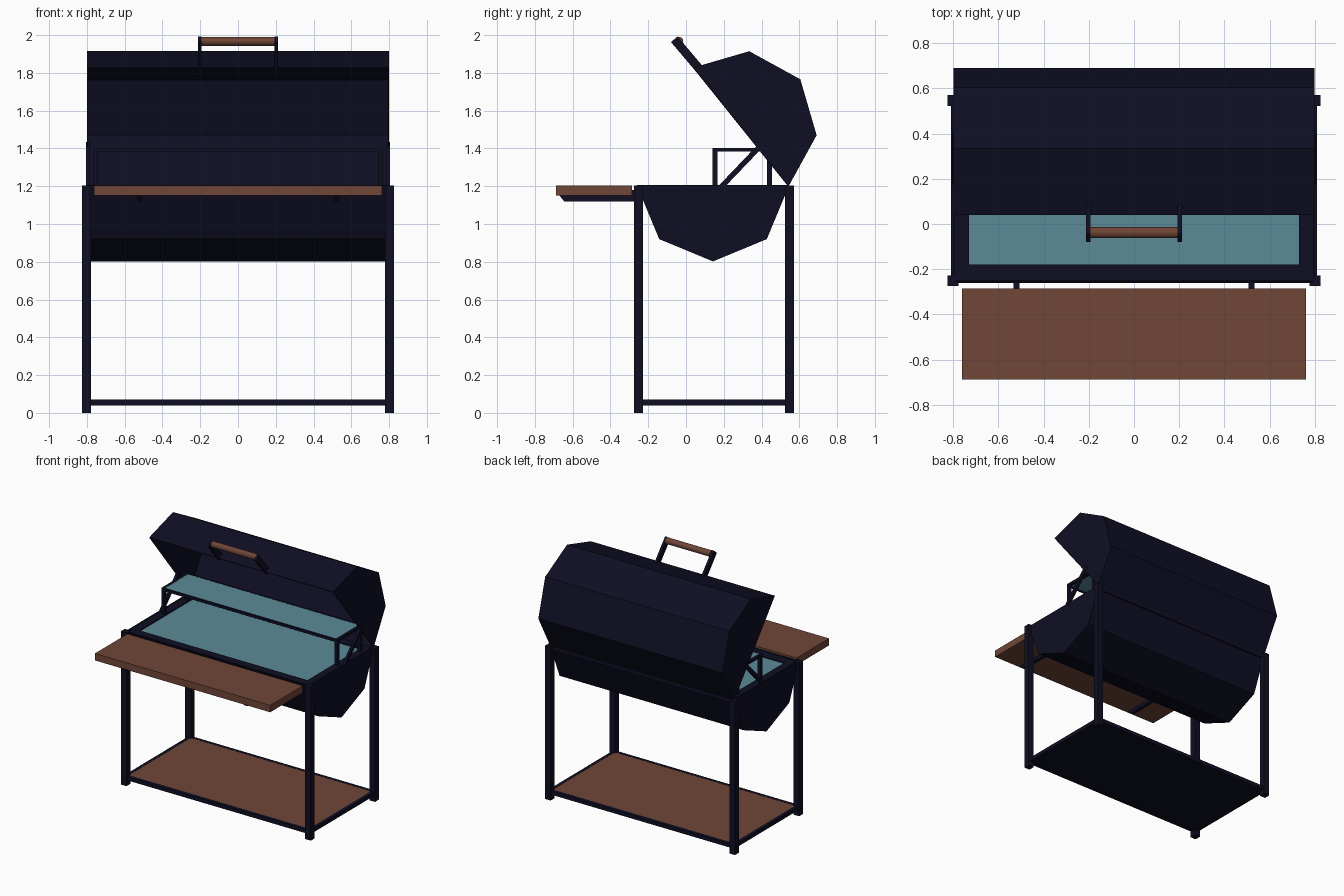
import bpy, bmesh, math
from mathutils import Vector

cube = bpy.data.objects.get("Cube")
if cube:
    bpy.data.objects.remove(cube, do_unlink=True)


def material(name, rgb):
    m = bpy.data.materials.new(name)
    m.use_nodes = True
    col = (*rgb, 1)
    m.diffuse_color = col
    bsdf = next(n for n in m.node_tree.nodes if n.type == 'BSDF_PRINCIPLED')
    bsdf.inputs["Base Color"].default_value = col
    return m


NAVY = material("dark navy steel", (0.0045, 0.0045, 0.017))
WOOD = material("brown wood", (0.16, 0.061, 0.038))
TEAL = material("teal grate", (0.105, 0.26, 0.31))


def finish(name, bm, mat):
    bmesh.ops.recalc_face_normals(bm, faces=bm.faces)
    me = bpy.data.meshes.new(name)
    bm.to_mesh(me)
    bm.free()
    me.materials.append(mat)
    ob = bpy.data.objects.new(name, me)
    bpy.context.collection.objects.link(ob)
    return ob


def box(name, x, y, z, mat):
    """Box from (low, high) ranges."""
    bm = bmesh.new()
    bmesh.ops.create_cube(bm, size=1)
    for v in bm.verts:
        v.co = [(r[0] + r[1]) / 2 + c * (r[1] - r[0]) for r, c in zip((x, y, z), v.co)]
    return finish(name, bm, mat)


def prism(name, profile, x0, x1, mat, mouth=False):
    """Extrude a (y, z) profile along x; mouth leaves the closing side open."""
    bm = bmesh.new()
    a = [bm.verts.new((x0, y, z)) for y, z in profile]
    b = [bm.verts.new((x1, y, z)) for y, z in profile]
    bm.faces.new(a)
    bm.faces.new(b[::-1])
    n = len(profile)
    for i in range(n - 1 if mouth else n):
        j = (i + 1) % n
        bm.faces.new((a[i], b[i], b[j], a[j]))
    return finish(name, bm, mat)


def bar(p, q, width):
    """Profile of a straight bar between two (y, z) points."""
    p, q = Vector(p), Vector(q)
    d = (q - p).normalized() * width / 2
    s = Vector((-d.y, d.x))
    return [p + s, q + s, q - s, p - s]


def half_octagon(centre, angle, radius=0.403):
    """Five points of a half octagon, bulging towards the angle."""
    return [(centre[0] + radius * math.cos(angle + t * math.pi / 4),
             centre[1] + radius * math.sin(angle + t * math.pi / 4))
            for t in range(-2, 3)]


def shell(name, centre, angle):
    ob = prism(name, half_octagon(centre, angle), -0.8, 0.8, NAVY, mouth=True)
    mod = ob.modifiers.new("thickness", 'SOLIDIFY')
    mod.thickness = 0.008
    mod.offset = -1
    return ob


def ring(name, x, y0, y1, wx, wy, z, mat):
    """Four rails forming a rectangle."""
    box(name + "_front", (-x, x), (y0, y0 + wy), z, mat)
    box(name + "_back", (-x, x), (y1 - wy, y1), z, mat)
    for side, s in (("left", 1), ("right", -1)):
        box(name + "_" + side, sorted((s * (x - wx), s * x)),
            (y0 + wy, y1 - wy), z, mat)


# Bowl and raised lid
shell("bowl", (0.143, 1.205), -math.pi / 2)
shell("lid", (0.291, 1.514), math.atan2(0.626, 0.78))

# Cooking surface with its rim
ring("rim", 0.8, -0.25, 0.545, 0.07, 0.07, (1.172, 1.2), NAVY)
box("grate", (-0.73, 0.73), (-0.18, 0.475), (1.18, 1.192), TEAL)

# Legs and lower storage shelf
for side, x in (("left", 0.801), ("right", -0.801)):
    for end, y in (("front", -0.251), ("back", 0.547)):
        box(f"{end}_{side}_leg", (x - 0.024, x + 0.024),
            (y - 0.024, y + 0.024), (0, 1.205), NAVY)
ring("lower_rail", 0.81, -0.262, 0.558, 0.025, 0.025, (0.04, 0.07), NAVY)
box("lower_shelf_base", (-0.785, 0.785), (-0.237, 0.533), (0.045, 0.062), NAVY)
box("lower_shelf_board", (-0.785, 0.785), (-0.237, 0.533), (0.062, 0.069), WOOD)

# Front work shelf on brackets
box("front_shelf", (-0.762, 0.762), (-0.688, -0.285), (1.15, 1.205), WOOD)
bracket = [(-0.67, 1.15), (-0.645, 1.12), (-0.23, 1.12), (-0.23, 1.18),
           (-0.285, 1.18), (-0.285, 1.15)]

# Paired parts: brackets, rack posts, lid props, handle arms
for side, s in (("left", 1), ("right", -1)):
    prism(side + "_bracket", bracket, s * 0.507, s * 0.534, NAVY)
    for end, y in (("front", 0.153), ("back", 0.442)):
        box(f"{end}_{side}_rack_post", sorted((s * 0.74, s * 0.765)),
            (y - 0.013, y + 0.013), (1.19, 1.4), NAVY)
    prism(side + "_lid_prop", bar((0.185, 1.195), (0.405, 1.425), 0.028),
          s * 0.785, s * 0.806, NAVY)
    prism(side + "_handle_arm", bar((0.075, 1.816), (-0.062, 1.978), 0.046),
          s * 0.193, s * 0.213, NAVY)

# Warming rack
ring("rack_frame", 0.765, 0.14, 0.455, 0.022, 0.016, (1.383, 1.403), NAVY)
box("rack_grate", (-0.743, 0.743), (0.156, 0.439), (1.39, 1.402), TEAL)

# Wooden grip
grip = [(-0.038 + 0.024 * math.cos(t * math.pi / 6),
         1.967 + 0.024 * math.sin(t * math.pi / 6)) for t in range(12)]
prism("handle_grip", grip, -0.195, 0.195, WOOD)
